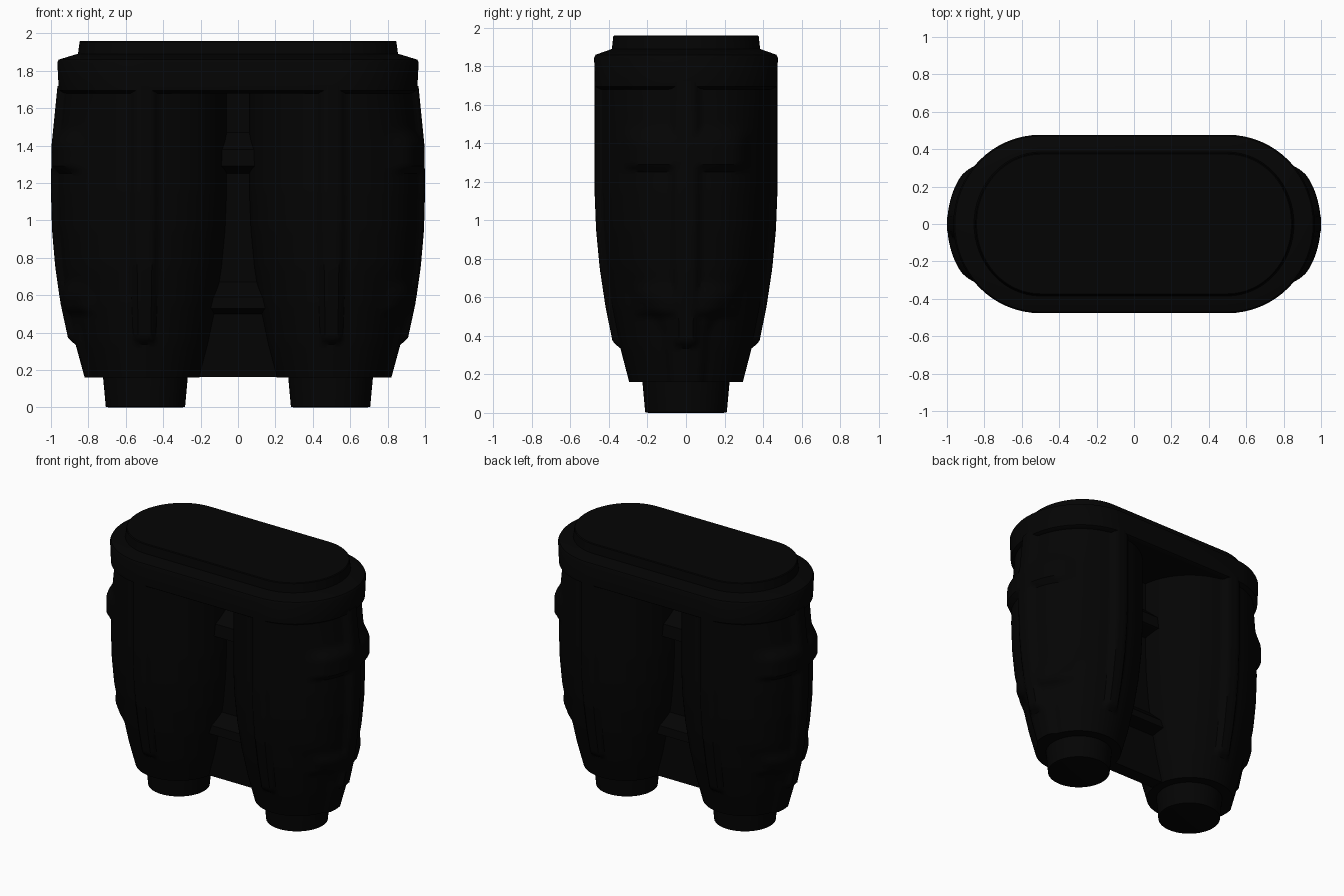
import bpy, bmesh, math

if "Cube" in bpy.data.objects:
    bpy.data.objects.remove(bpy.data.objects["Cube"])

black = bpy.data.materials.new("matte black")
black.diffuse_color = (0.0012, 0.0012, 0.0012, 1)
black.use_nodes = True
black.node_tree.nodes["Principled BSDF"].inputs["Base Color"].default_value = black.diffuse_color


def loft(name, rings, angle=35):
    """Skin a stack of closed rings and cap both ends."""
    bm = bmesh.new()
    rows = [[bm.verts.new(p) for p in ring] for ring in rings]
    n = len(rows[0])
    for a, b in zip(rows, rows[1:]):
        for i in range(n):
            j = (i + 1) % n
            bm.faces.new((a[i], a[j], b[j], b[i]))
    bm.faces.new(rows[0][::-1])
    bm.faces.new(rows[-1])
    bmesh.ops.recalc_face_normals(bm, faces=bm.faces)
    me = bpy.data.meshes.new(name)
    bm.to_mesh(me)
    bm.free()
    me.materials.append(black)
    ob = bpy.data.objects.new(name, me)
    bpy.context.collection.objects.link(ob)
    bpy.ops.object.select_all(action='DESELECT')
    ob.select_set(True)
    bpy.context.view_layer.objects.active = ob
    bpy.ops.object.shade_smooth_by_angle(angle=math.radians(angle))
    return ob


def smooth(a, b, x):
    t = min(1, max(0, (x - a) / (b - a)))
    return t * t * (3 - 2 * t)


def lerp(table, z):
    for (z0, r0), (z1, r1) in zip(table, table[1:]):
        if z <= z1:
            return r0 + (r1 - r0) * (z - z0) / (z1 - z0)
    return table[-1][1]


# Barrel: recessed wall, raised ribs, and raised bands on the outer side
WALL = [(0.16, 0.295), (0.34, 0.342), (0.55, 0.385), (0.75, 0.415),
        (0.95, 0.434), (1.15, 0.442), (1.72, 0.442)]
OUTER = [(0.16, 0.025), (0.6, 0.03), (0.9, 0.028), (1.4, 0.022), (1.72, -0.01)]
BANDS = [(1.27, 1.45, 1.0), (0.51, 0.64, 0.7)]


def barrel_radius(deg, z):
    off = abs((deg + 45) % 90 - 45)           # degrees from the nearest rib
    side = min(deg, 360 - deg)                # degrees from the outer side
    rib = (1 - smooth(5, 11, off)) * smooth(0.335, 0.37, z)
    if side > 135:
        rib = 0                               # the web takes the inner rib's place
    band = 0
    for lo, hi, height in BANDS:
        up = smooth(lo - 0.02, lo + 0.02, z) * (1 - smooth(hi - 0.05, hi + 0.05, z))
        band = max(band, height * up * (1 - smooth(30, 50, side)))
    wide = smooth(0.4, 0.8, z)                # the lower outer tab is narrow
    outer = lerp(OUTER, z) * (1 - smooth(10 + 12 * wide, 22 + 48 * wide, side))
    return lerp(WALL, z) + outer + 0.033 * max(rib, band)


def barrel_ring(sx, z, n=144):
    ring = []
    for i in range(n):
        d = 360 * i / n
        r = barrel_radius(d, z)
        a = math.radians(d)
        ring.append((sx * (0.5 + r * math.cos(a)), r * math.sin(a), z))
    return ring


def circle(cx, r, z, n=48):
    return [(cx + r * math.cos(2 * math.pi * i / n),
             r * math.sin(2 * math.pi * i / n), z) for i in range(n)]


for sx, label in ((1, "right"), (-1, "left")):
    loft(label + "_barrel", [barrel_ring(sx, 0.16 + 0.0195 * k) for k in range(81)])
    loft(label + "_nozzle", [circle(sx * 0.495, r, z) for r, z in
                             ((0.195, 0), (0.212, 0.004), (0.23, 0.2))])


# Top cap: stadium-shaped collar with a raised lid
def stadium(rx, ry, z, n=32):
    ring = []
    for s in (1, -1):
        for i in range(n + 1):
            a = math.pi * (i / n - 0.5)
            ring.append((s * (0.5 + rx * math.cos(a)), s * ry * math.sin(a), z))
    return ring


loft("cap_collar", [stadium(*p) for p in (
    (0.435, 0.45, 1.68), (0.458, 0.474, 1.695), (0.466, 0.477, 1.845),
    (0.458, 0.47, 1.86), (0.36, 0.385, 1.89))])
loft("cap_lid", [stadium(*p) for p in (
    (0.358, 0.387, 1.87), (0.347, 0.378, 1.955), (0.342, 0.373, 1.96))])


# Web and two sloped bridges joining the barrels
def block(name, levels):
    loft(name, [[(x * hx, y * hy, z) for x, y in ((-1, -1), (1, -1), (1, 1), (-1, 1))]
                for hx, hy, z in levels])


block("center_web", ((0.28, 0.05, 0.162), (0.28, 0.05, 1.72)))
block("upper_bridge", ((0.2, 0.05, 1.25), (0.2, 0.16, 1.29),
                       (0.2, 0.15, 1.38), (0.2, 0.05, 1.47)))
block("lower_bridge", ((0.25, 0.05, 0.5), (0.25, 0.14, 0.53),
                       (0.25, 0.13, 0.59), (0.25, 0.05, 0.67)))
